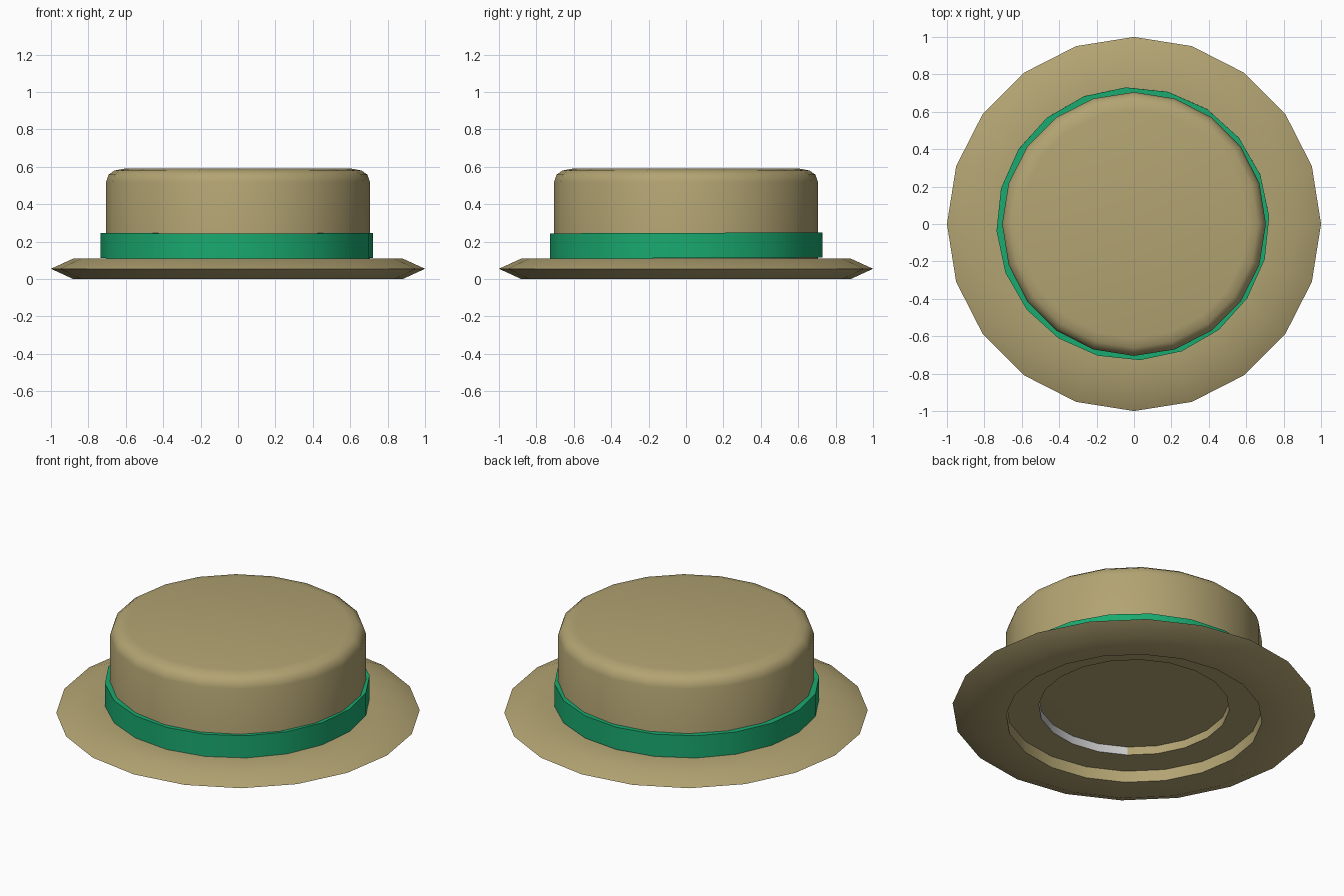
import bpy, bmesh, math

if "Cube" in bpy.data.objects:
    bpy.data.objects.remove(bpy.data.objects["Cube"])

SIDES = 20


def material(name, rgb):
    m = bpy.data.materials.new(name)
    m.diffuse_color = (*rgb, 1)
    m.use_nodes = True
    m.node_tree.nodes["Principled BSDF"].inputs["Base Color"].default_value = m.diffuse_color
    return m


def lathe(name, profile, mat, turn=0.0, closed=False):
    """Spin an (r, z) profile about z; r = 0 makes a single pole vertex."""
    bm = bmesh.new()
    rings = []
    for r, z in profile:
        if r == 0:
            rings.append([bm.verts.new((0, 0, z))] * SIDES)
        else:
            angles = [turn + math.tau * i / SIDES for i in range(SIDES)]
            rings.append([bm.verts.new((r * math.cos(a), r * math.sin(a), z)) for a in angles])
    pairs = list(zip(rings, rings[1:]))
    if closed:
        pairs.append((rings[-1], rings[0]))
    for lower, upper in pairs:
        for i in range(SIDES):
            j = (i + 1) % SIDES
            corners = dict.fromkeys((lower[i], lower[j], upper[j], upper[i]))
            bm.faces.new(list(corners))
    mesh = bpy.data.meshes.new(name)
    bm.to_mesh(mesh)
    bm.free()
    mesh.materials.append(mat)
    ob = bpy.data.objects.new(name, mesh)
    bpy.context.collection.objects.link(ob)
    bpy.ops.object.select_all(action='DESELECT')
    ob.select_set(True)
    bpy.context.view_layer.objects.active = ob
    bpy.ops.object.shade_smooth_by_angle(angle=math.radians(60))
    return ob


straw = material("straw", (0.45, 0.37, 0.17))
green = material("green_ribbon", (0.01, 0.40, 0.16))
lining = material("grey_lining", (0.55, 0.55, 0.58))

# Brim with a recessed opening underneath
lathe("brim", [(0.705, 0.07), (0.705, 0), (0.88, 0), (1.0, 0.055),
               (0.88, 0.11), (0.70, 0.11)], straw)

# Crown: stepped underside, straight wall, rounded top edge
crown = lathe("crown", [(0, 0.10), (0.51, 0.12), (0.525, 0.12), (0.525, 0.07), (0.705, 0.07),
                        (0.705, 0.52), (0.692, 0.558), (0.662, 0.58),
                        (0.61, 0.59), (0, 0.59)], straw)

# Grey patch on the inner wall of the underside
crown.data.materials.append(lining)
for p in crown.data.polygons:
    c = p.center
    on_wall = abs(p.normal.z) < 0.1 and c.z < 0.15
    if on_wall and -130 < math.degrees(math.atan2(c.y, c.x)) < -40:
        p.material_index = 1

# Ribbon band, turned and tilted slightly against the crown
band = lathe("ribbon_band", [(0.685, 0.11), (0.73, 0.11), (0.73, 0.245), (0.685, 0.245)],
             green, turn=math.radians(3), closed=True)
band.location = (-0.006, 0.002, 0.002)
band.rotation_euler.x = math.radians(0.2)
